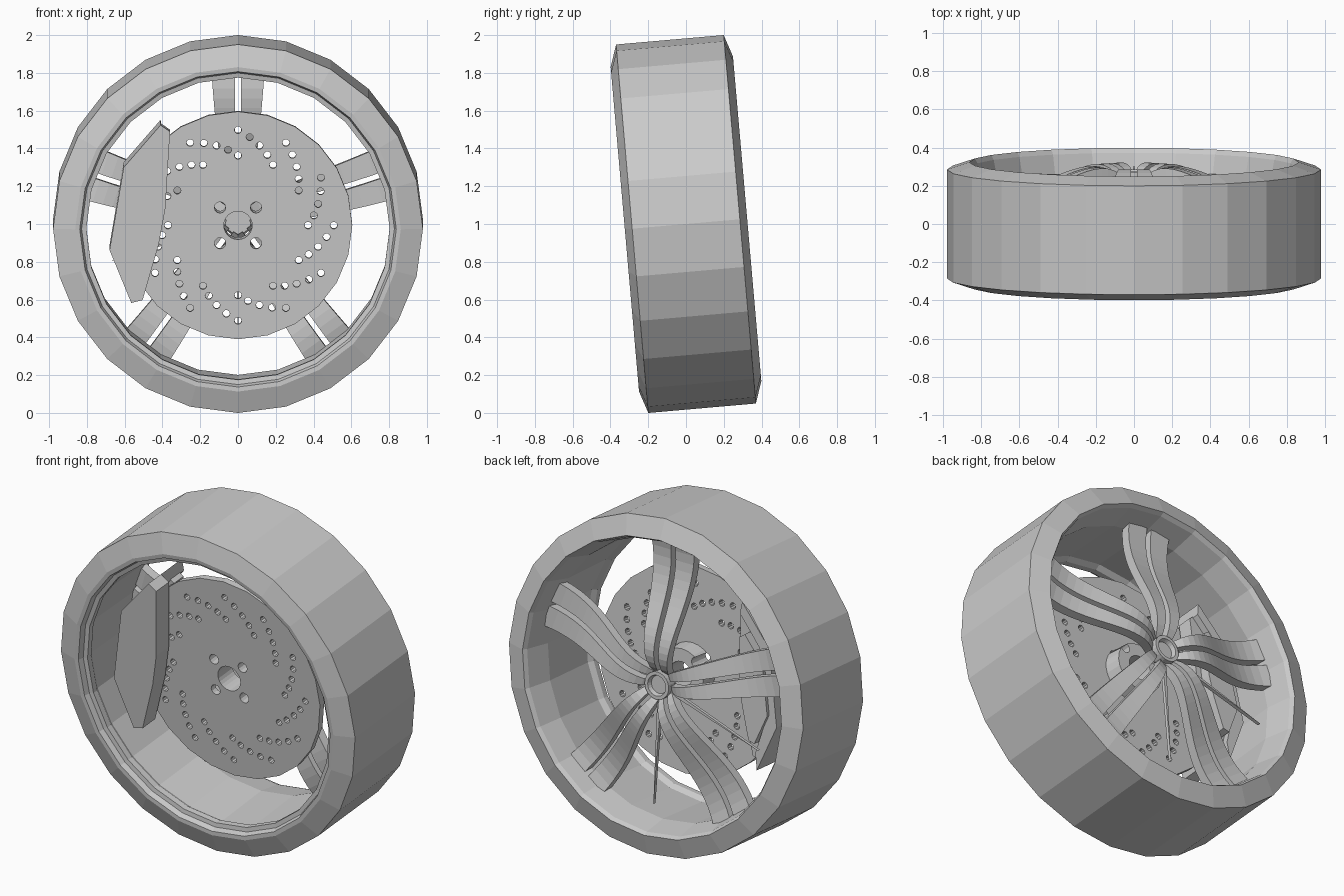
import bpy, bmesh, math
from mathutils import Matrix, Vector
from mathutils.geometry import interpolate_bezier

cube = bpy.data.objects.get("Cube")
if cube:
    bpy.data.objects.remove(cube)

# The whole wheel leans back slightly; parts are built around the y axle
LEAN = Matrix.Translation((0, 0, 1)) @ Matrix.Rotation(math.radians(5), 4, 'X')
SIDES = 24


def finish(bm, name):
    bmesh.ops.recalc_face_normals(bm, faces=bm.faces)
    mesh = bpy.data.meshes.new(name)
    bm.to_mesh(mesh)
    bm.free()
    obj = bpy.data.objects.new(name, mesh)
    obj.matrix_world = LEAN
    bpy.context.collection.objects.link(obj)
    return obj


def circle(radius, n, cx=0, cz=0):
    return [(cx + radius * math.cos(math.tau * i / n),
             cz + radius * math.sin(math.tau * i / n)) for i in range(n)]


def bridge(bm, rings, closed=False):
    n = len(rings[0])
    pairs = list(zip(rings, rings[1:]))
    if closed:
        pairs.append((rings[-1], rings[0]))
    for a, b in pairs:
        for i in range(n):
            j = (i + 1) % n
            bm.faces.new((a[i], a[j], b[j], b[i]))
    if not closed:
        bm.faces.new(rings[0])
        bm.faces.new(rings[-1])


def prism(bm, points, y0, y1):
    bridge(bm, [[bm.verts.new((x, y, z)) for x, z in points] for y in (y0, y1)])


def lathe(name, profile, closed=False):
    bm = bmesh.new()
    rings = [[bm.verts.new((x, y, z)) for x, z in circle(r, SIDES)]
             for r, y in profile]
    bridge(bm, rings, closed)
    return finish(bm, name)


# Tyre and rim
lathe("tyre", [(.862, -.325), (.979, -.286), (.979, .286), (.862, .325)], True)
lathe("rim", [(.862, -.325), (.838, -.323), (.828, -.29), (.803, -.285),
              (.803, -.25), (.822, -.22), (.815, .15), (.848, .3), (.862, .325)], True)

# Spokes: five pairs of S-curved bars widening towards the rim
bm = bmesh.new()
path = interpolate_bezier(Vector((.06, .24)), Vector((.25, .44)),
                          Vector((.5, .1)), Vector((.82, .2)), 18)
for k in range(5):
    turn = Matrix.Rotation(math.tau * k / 5, 4, 'Y')
    for side in (-1, 1):
        rings = []
        for i, p in enumerate(path):
            wide = .045 + .097 * (i / (len(path) - 1)) ** .7
            section = [(.015, 0), (wide, 0), (wide, -.055), (.015, -.055)]
            rings.append([bm.verts.new(turn @ Vector((side * w, p.y + d, p.x)))
                          for w, d in section])
        bridge(bm, rings)
finish(bm, "spokes")

# Centre hub with a recessed cap
lathe("wheel_hub", [(.07, .2), (.08, .22), (.08, .28), (.06, .28), (.052, .255)])

# Two thin tapered blades reaching out from the hub
bm = bmesh.new()
for degrees in (198, 270):
    a = math.radians(degrees)
    out = Vector((math.cos(a), math.sin(a)))
    across = Vector((-out.y, out.x)) * .012
    prism(bm, [out * .06 + across, out * .7, out * .06 - across], .23, .25)
finish(bm, "thin_blades")

# Brake disc with raised back hat
disc = lathe("brake_disc", [(.605, -.085), (.605, -.045), (.16, -.045), (.15, .05)])

# Drilled holes: centre bore, four bolts, twelve swept rows of vents
bm = bmesh.new()
prism(bm, circle(.075, 24), -.2, .15)
for x in (-.095, .095):
    for z in (-.095, .095):
        prism(bm, circle(.03, 12, x, z), -.2, .15)
for row in range(12):
    for i in range(5):
        a = math.radians(30 * row - 7.5 * i)
        r = .507 - .034 * i
        prism(bm, circle(.019, 10, r * math.cos(a), r * math.sin(a)), -.2, .15)
cutter = finish(bm, "hole_cutter")
cutter.hide_render = True
cut = disc.modifiers.new("holes", 'BOOLEAN')
cut.object = cutter
cut.operation = 'DIFFERENCE'
cut.solver = 'EXACT'
bpy.context.view_layer.objects.active = disc
bpy.ops.object.modifier_apply(modifier=cut.name)
bpy.data.objects.remove(cutter)

# Brake caliper: front pad, bridge over the disc edge, stepped back
outer = [(-.41, .545), (-.605, .32), (-.68, -.12), (-.565, -.4)]
inner = [(-.505, -.385), (-.42, -.09), (-.385, .1), (-.36, .51)]
edge = [(-.55, -.3), (-.62, -.05), (-.54, .31), (-.4, .475)]
face = outer + inner


def shrunk(f):
    return [(-.53 + (x + .53) * f, .05 + (z - .05) * f) for x, z in face]


bm = bmesh.new()
prism(bm, face, -.22, -.1)
finish(bm, "caliper_front")
bm = bmesh.new()
prism(bm, outer + edge, -.1, .1)
finish(bm, "caliper_bridge")
bm = bmesh.new()
prism(bm, shrunk(.9), -.03, .06)
prism(bm, shrunk(.65), .06, .12)
finish(bm, "caliper_back")
